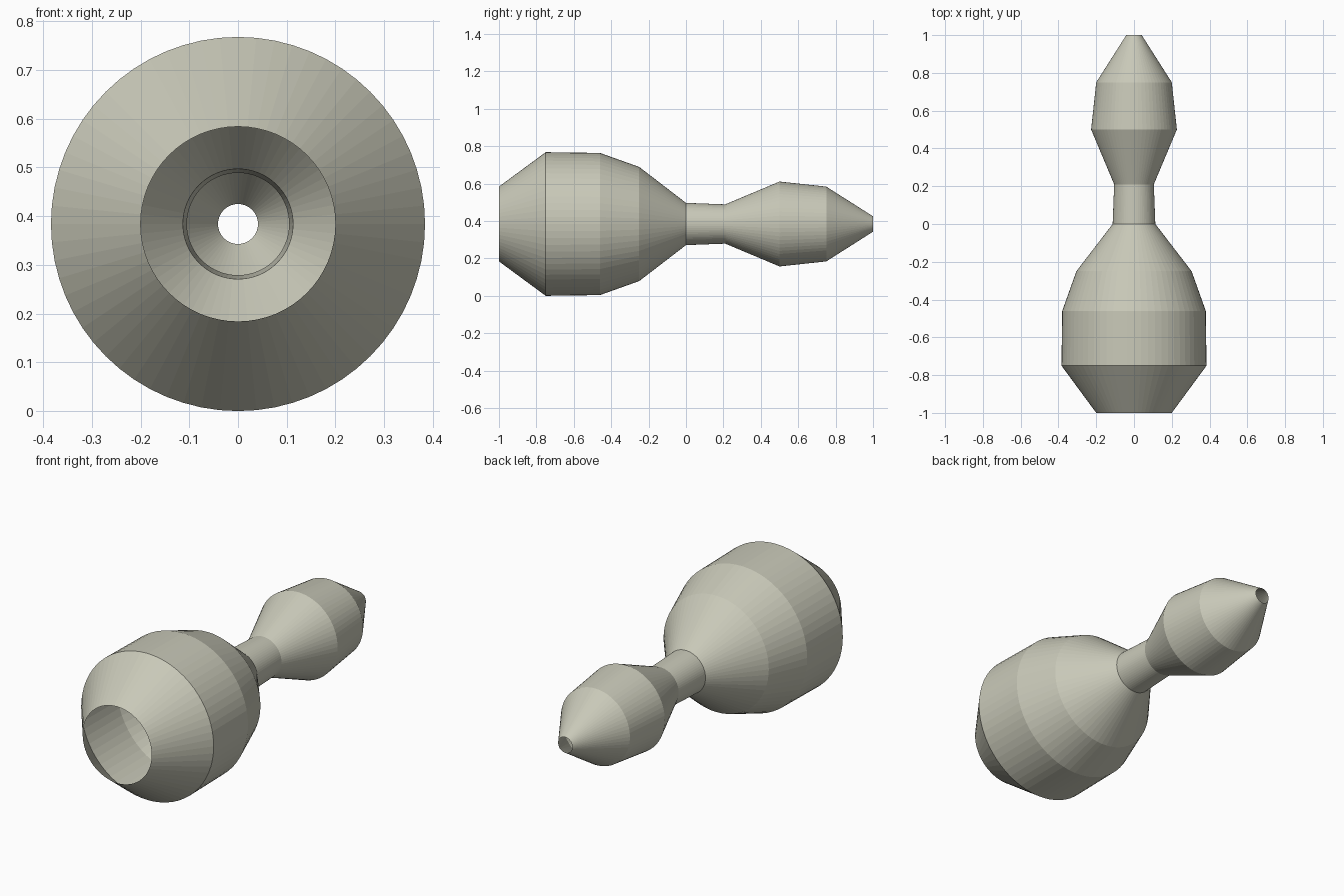
import bpy
import bmesh
import math

if "Cube" in bpy.data.objects:
    bpy.data.objects.remove(bpy.data.objects["Cube"])

SEGMENTS = 64
AXIS_Z = 0.384

# Profile of the hollow body: (position along y, radius)
PROFILE = [(-1.0, 0.2), (-0.75, 0.384), (-0.46, 0.38), (-0.25, 0.305),
           (0.0, 0.113), (0.21, 0.105), (0.5, 0.227), (0.75, 0.2), (1.0, 0.041)]

# Single flat colour
clay = bpy.data.materials.new("pale_grey_clay")
clay.diffuse_color = (0.58, 0.58, 0.48, 1.0)
clay.use_nodes = True
clay.node_tree.nodes["Principled BSDF"].inputs["Base Color"].default_value = clay.diffuse_color


def lathe_y(name, profile, material):
    """Open-ended, flat-shaded shell turned around the y axis."""
    bm = bmesh.new()
    rings = []
    for y, r in profile:
        ring = []
        for i in range(SEGMENTS):
            a = 2 * math.pi * i / SEGMENTS
            ring.append(bm.verts.new((r * math.cos(a), y, AXIS_Z + r * math.sin(a))))
        rings.append(ring)
    for lower, upper in zip(rings, rings[1:]):
        for i in range(SEGMENTS):
            j = (i + 1) % SEGMENTS
            # Wound so the normals point away from the axis
            bm.faces.new((lower[i], upper[i], upper[j], lower[j]))
    mesh = bpy.data.meshes.new(name)
    bm.to_mesh(mesh)
    bm.free()
    mesh.materials.append(material)
    obj = bpy.data.objects.new(name, mesh)
    bpy.context.collection.objects.link(obj)
    return obj


# Gourd-shaped hollow vessel lying on its side
lathe_y("gourd_vessel", PROFILE, clay)
